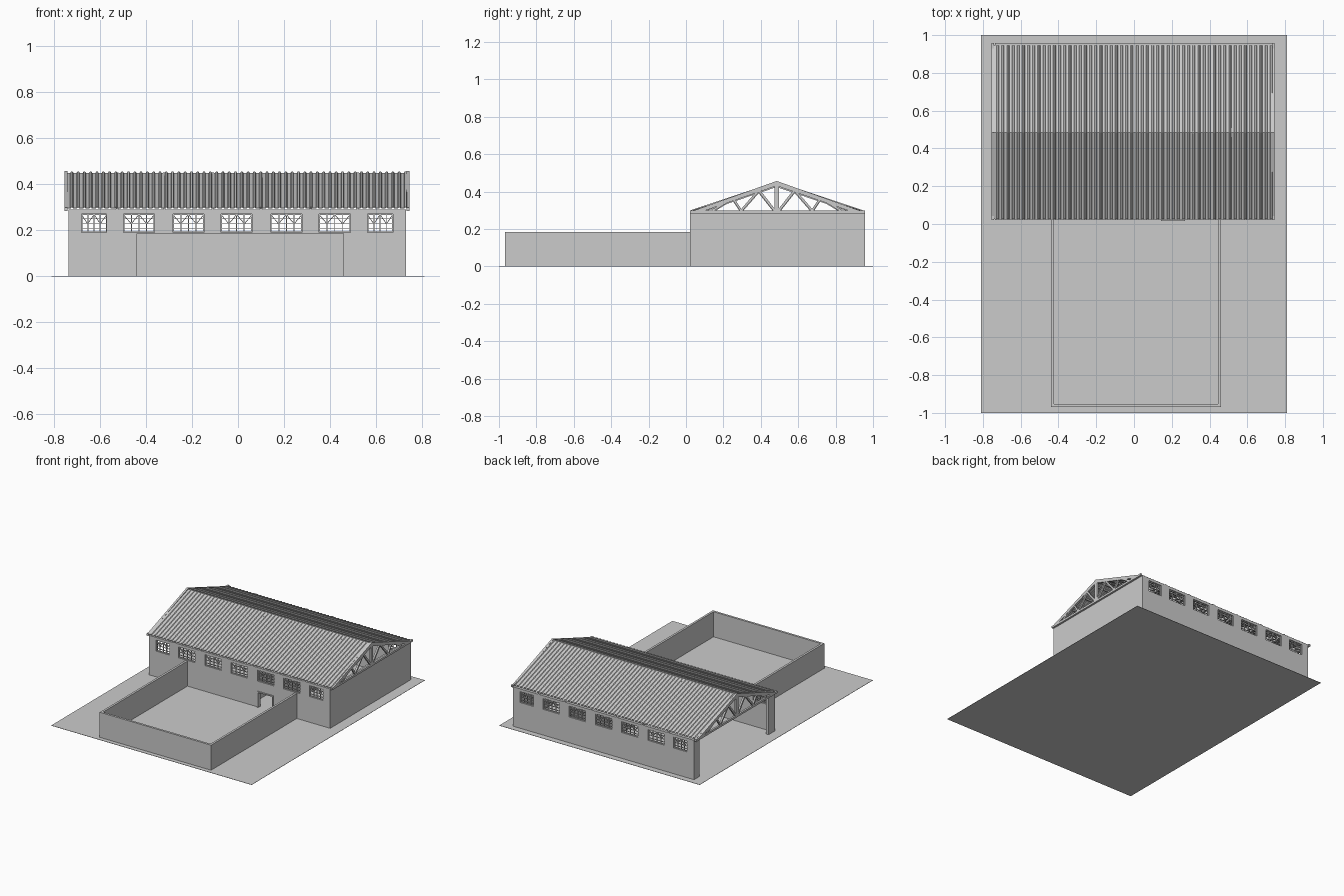
import bpy, bmesh, math
from mathutils import Vector, Matrix

if "Cube" in bpy.data.objects:
    bpy.data.objects.remove(bpy.data.objects["Cube"])


def finish(name, bm):
    bmesh.ops.recalc_face_normals(bm, faces=bm.faces)
    me = bpy.data.meshes.new(name)
    bm.to_mesh(me)
    bm.free()
    ob = bpy.data.objects.new(name, me)
    bpy.context.collection.objects.link(ob)
    return ob


def add_box(bm, lo, hi):
    lo, hi = Vector(lo), Vector(hi)
    s = hi - lo
    m = Matrix.Translation((lo + hi) / 2) @ Matrix.Diagonal((s.x, s.y, s.z, 1))
    bmesh.ops.create_cube(bm, size=1, matrix=m)


def add_bar(bm, a, b, across, depth, axis):
    """Bar from a to b; depth runs along axis, across is the visible width."""
    a, b, axis = Vector(a), Vector(b), Vector(axis)
    d = b - a
    u = d.normalized()
    rot = Matrix((u, axis.cross(u), axis)).transposed().to_4x4()
    m = Matrix.Translation((a + b) / 2) @ rot @ Matrix.Diagonal((d.length, across, depth, 1))
    bmesh.ops.create_cube(bm, size=1, matrix=m)


def pierced_wall(name, x0, x1, y0, y1, height, holes):
    """Wall along x with rectangular holes (xa, xb, za, zb)."""
    xs = sorted({x0, x1, *[v for h in holes for v in h[:2]]})
    zs = sorted({0, height, *[v for h in holes for v in h[2:]]})
    bm = bmesh.new()
    for xa, xb in zip(xs, xs[1:]):
        for za, zb in zip(zs, zs[1:]):
            cx, cz = (xa + xb) / 2, (za + zb) / 2
            if any(h[0] < cx < h[1] and h[2] < cz < h[3] for h in holes):
                continue
            bm.faces.new([bm.verts.new((x, y0, z)) for x, z in
                          ((xa, za), (xb, za), (xb, zb), (xa, zb))])
    bmesh.ops.remove_doubles(bm, verts=bm.verts, dist=1e-5)
    ext = bmesh.ops.extrude_face_region(bm, geom=bm.faces[:], use_keep_orig=True)
    moved = [g for g in ext["geom"] if isinstance(g, bmesh.types.BMVert)]
    bmesh.ops.translate(bm, verts=moved, vec=(0, y1 - y0, 0))
    return finish(name, bm)


X0, X1, Y0, Y1, H = -0.735, 0.73, 0.022, 0.957, 0.29
YM, APEX, T = 0.485, 0.457, 0.02

# ground sheet
bm = bmesh.new()
add_box(bm, (-0.81, -1, 0), (0.81, 1, 0.002))
finish("ground", bm)

# long walls with window and door openings
windows = [(c - w / 2, c + w / 2, 0.19, 0.27) for c, w in
           [(-0.625, 0.11), (-0.43, 0.135), (-0.215, 0.135), (-0.006, 0.135),
            (0.21, 0.135), (0.42, 0.135), (0.617, 0.11)]]
door = (0.15, 0.265, 0, 0.11)
pierced_wall("front_wall", X0, X1, Y0, Y0 + T, H, windows + [door])
pierced_wall("back_wall", X0, X1, Y1 - T, Y1, H, windows)

# closed right end, and the two returns beside the open left end
bm = bmesh.new()
add_box(bm, (X1 - T, Y0 + T, 0), (X1, Y1 - T, H))
finish("right_end_wall", bm)
bm = bmesh.new()
add_box(bm, (X0, Y0 + T, 0), (X0 + T, Y0 + 0.075, H))
add_box(bm, (X0, Y1 - 0.065, 0), (X0 + T, Y1 - T, H))
finish("left_end_returns", bm)

# inner partitions
bm = bmesh.new()
for x in (0.08, 0.285):
    add_box(bm, (x - 0.004, Y0 + T, 0), (x + 0.004, Y1 - T, H))
finish("partitions", bm)

# window frames and grilles
AY = (0, 1, 0)
for side, y in (("front", Y0 + T / 2), ("back", Y1 - T / 2)):
    bm = bmesh.new()
    for xa, xb, za, zb in windows:
        def bar(p, q, w=0.003):
            add_bar(bm, (p[0], y, p[1]), (q[0], y, q[1]), w, 0.006, AY)
        for z in (za + 0.002, zb - 0.002):
            bar((xa, z), (xb, z), 0.005)
        for z in (0.207, 0.228):
            bar((xa, z), (xb, z))
        for i in range(5):
            x = xa + 0.002 + (xb - xa - 0.004) * i / 4
            bar((x, za), (x, zb), 0.004)
        # fretwork in the upper part
        for i in range(4):
            a, b = [xa + (xb - xa) * k / 4 for k in (i, i + 1)]
            z1, z2 = (0.228, 0.268) if i % 2 else (0.268, 0.228)
            bar((a, z1), (b, z2))
        bar((xa, 0.25), (xb, 0.25))
    finish(side + "_window_grilles", bm)

# door surround
bm = bmesh.new()
for x in (0.144, 0.263):
    add_box(bm, (x, Y0 - 0.007, 0), (x + 0.008, Y0 + T, 0.11))
add_box(bm, (0.144, Y0 - 0.007, 0.11), (0.271, Y0 + T, 0.118))
finish("door_surround", bm)

# yard wall: outer loop minus inner loop, open towards the building
bm = bmesh.new()
A, B, F, W, YH = -0.44, 0.46, -0.968, 0.016, 0.185
plan = [(A, Y0), (A, F), (B, F), (B, Y0), (B - W, Y0), (B - W, F + W), (A + W, F + W), (A + W, Y0)]
face = bm.faces.new([bm.verts.new((x, y, 0)) for x, y in plan])
ext = bmesh.ops.extrude_face_region(bm, geom=[face], use_keep_orig=True)
bmesh.ops.translate(bm, verts=[g for g in ext["geom"] if isinstance(g, bmesh.types.BMVert)], vec=(0, 0, YH))
finish("yard_wall", bm)


# roof trusses
def truss(name, x, depth):
    bm = bmesh.new()
    add_box(bm, (x - depth / 2, Y0, 0.284), (x + depth / 2, Y1, 0.299))
    half = YM - Y0
    webs = [((0.012, 0.300), (0.10, 0.412), 0.013), ((0.095, 0.408), (0.19, 0.298), 0.012),
            ((0.19, 0.298), (0.235, 0.366), 0.012), ((0.235, 0.366), (0.345, 0.298), 0.012)]
    for s in (-1, 1):
        e = YM + s * half
        # sloping chord as a tapered-end profile
        prof = [(e, 0.292), (YM, APEX), (YM, APEX - 0.026), (e - s * 0.06, 0.292)]
        lo = [bm.verts.new((x - depth / 2, py, pz)) for py, pz in prof]
        hi = [bm.verts.new((x + depth / 2, py, pz)) for py, pz in prof]
        bm.faces.new(lo)
        bm.faces.new(hi[::-1])
        for i in range(4):
            j = (i + 1) % 4
            bm.faces.new((lo[i], hi[i], hi[j], lo[j]))
        for (d1, z1), (d2, z2), w in webs:
            add_bar(bm, (x, YM + s * d1, z1), (x, YM + s * d2, z2), w, depth * 0.9, (1, 0, 0))
    add_box(bm, (x - depth / 2, YM - 0.012, 0.29), (x + depth / 2, YM + 0.012, APEX - 0.015))
    ob = finish(name, bm)
    return ob


truss("left_gable_truss", -0.747, 0.014)
truss("right_gable_truss", 0.738, 0.014)
for i, x in enumerate((-0.525, -0.32, -0.11, 0.10, 0.315, 0.52)):
    ob = truss(f"inner_truss_{i + 1}", x, 0.012)
    ob.scale.z = 0.985

# corrugated roof sheets with trapezoid ribs
bm = bmesh.new()
ribs = 54
RX0, RX1 = -0.742, 0.734
pitch = (RX1 - RX0) / ribs
cols = []
for i in range(ribs):
    for f, h in ((0, 0), (0.5, 0), (0.62, 0.005), (0.88, 0.005)):
        cols.append((RX0 + (i + f) * pitch, h))
cols.append((RX1, 0))
rows = [(0.026, 0.296), (YM, 0.449), (0.944, 0.296)]
grid = [[bm.verts.new((x, y, z + h)) for y, z in rows] for x, h in cols]
for a, b in zip(grid, grid[1:]):
    for k in range(2):
        bm.faces.new((a[k], b[k], b[k + 1], a[k + 1]))
roof = finish("corrugated_roof", bm)
sol = roof.modifiers.new("thickness", 'SOLIDIFY')
sol.thickness = 0.003
sol.offset = -1

# purlins under the roof
bm = bmesh.new()
for s in (-1, 1):
    for d in (0.03, 0.15, 0.27, 0.39):
        y, z = YM + s * d, 0.445 - d / 3
        add_box(bm, (RX0, y - 0.005, z - 0.014), (RX1, y + 0.005, z - 0.004))
finish("purlins", bm)
